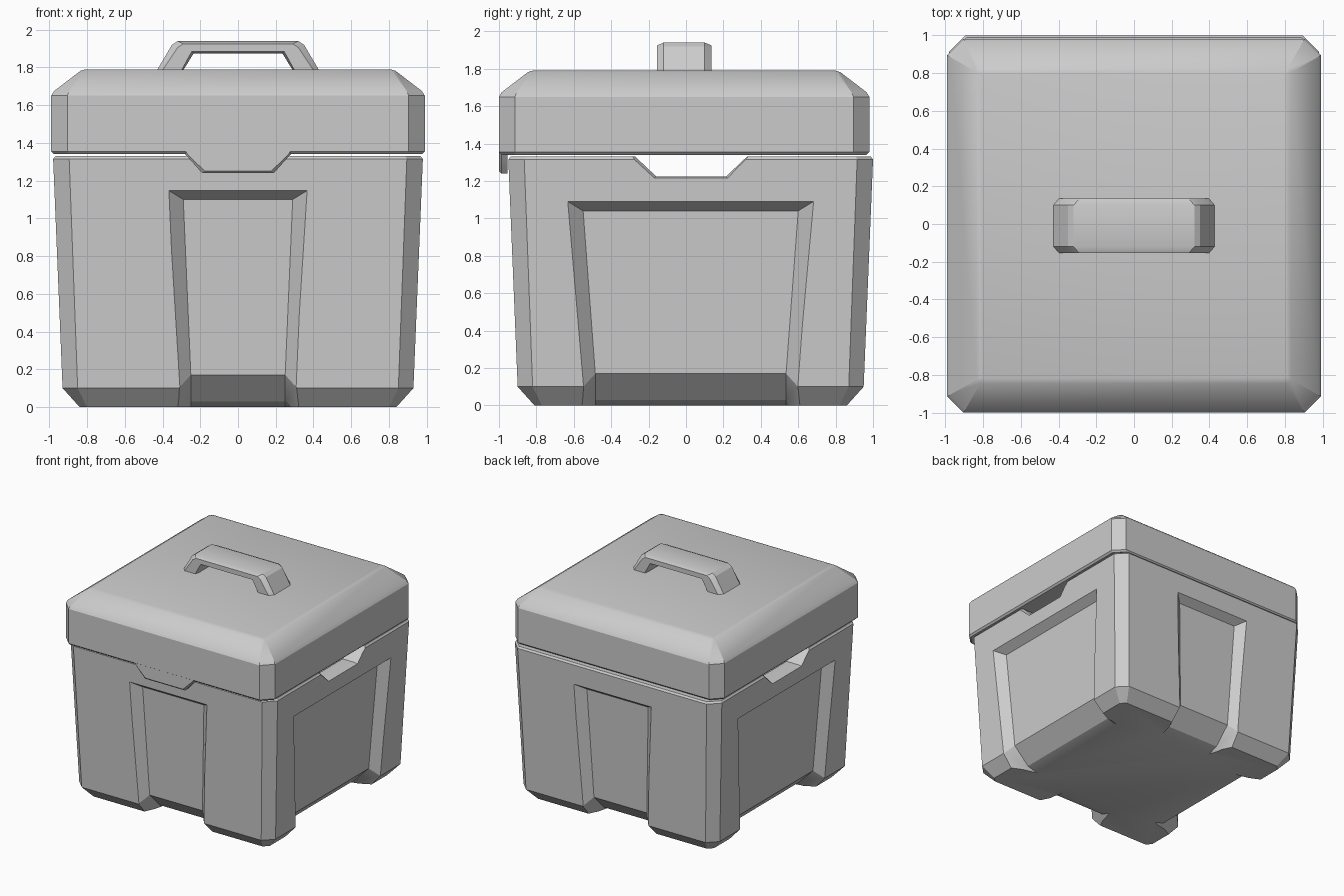
import bpy, bmesh, math
from mathutils import Matrix, Vector

cube = bpy.data.objects.get("Cube")
if cube:
    bpy.data.objects.remove(cube, do_unlink=True)

grey = bpy.data.materials.new("light_grey")
grey.use_nodes = True
grey.diffuse_color = (0.6, 0.6, 0.6, 1)
grey.node_tree.nodes["Principled BSDF"].inputs["Base Color"].default_value = (0.6, 0.6, 0.6, 1)


def loft(name, rings, matrix=None):
    """Closed solid through a list of rings with equal point counts."""
    bm = bmesh.new()
    loops = [[bm.verts.new(p) for p in ring] for ring in rings]
    n = len(loops[0])
    for a, b in zip(loops, loops[1:]):
        for i in range(n):
            j = (i + 1) % n
            bm.faces.new((a[i], a[j], b[j], b[i]))
    bm.faces.new(loops[0])
    bm.faces.new(loops[-1])
    if matrix:
        bm.transform(matrix)
    bmesh.ops.recalc_face_normals(bm, faces=bm.faces)
    mesh = bpy.data.meshes.new(name)
    bm.to_mesh(mesh)
    bm.free()
    mesh.materials.append(grey)
    obj = bpy.data.objects.new(name, mesh)
    bpy.context.collection.objects.link(obj)
    return obj


def octagon(hx, hy, cy, c, z):
    """Rectangle with cut corners at height z."""
    pts = [(hx, hy - c), (hx - c, hy), (c - hx, hy), (-hx, hy - c),
           (-hx, c - hy), (c - hx, -hy), (hx - c, -hy), (hx, c - hy)]
    return [(x, y + cy, z) for x, y in pts]


def activate(obj):
    bpy.ops.object.select_all(action='DESELECT')
    obj.select_set(True)
    bpy.context.view_layer.objects.active = obj


def cut(obj, cutter):
    cutter.hide_render = True
    mod = obj.modifiers.new("cut", 'BOOLEAN')
    mod.operation = 'DIFFERENCE'
    mod.solver = 'EXACT'
    mod.object = cutter
    activate(obj)
    bpy.ops.object.modifier_apply(modifier=mod.name)
    bpy.data.objects.remove(cutter, do_unlink=True)


CY = 0.025  # centre of the body in depth


def wall(z):
    """Half width of the tapered body at height z."""
    return 0.926 + 0.041 * z


# Body: tapered tub with cut corners
body = loft("body", [
    octagon(0.84, 0.835, CY, 0.04, 0),
    octagon(0.93, 0.925, CY, 0.08, 0.1),
    octagon(0.98, 0.975, CY, 0.085, 1.315),
    octagon(0.968, 0.963, CY, 0.08, 1.33)])

# Hollow inside
cut(body, loft("cavity", [
    octagon(0.80, 0.80, CY, 0.06, 0.2),
    octagon(0.85, 0.845, CY, 0.06, 1.5)]))


def recess(angle, top, wide, narrow):
    """Panel recess with sloped walls, running down through the base bevel."""
    def ring(hi, di, zi, ho, do, zo):
        return [(-hi, -di, zi), (hi, -di, zi), (ho, -do, zo), (-ho, -do, zo)]
    w = wall(top)
    rings = [
        ring(wide, w - 0.07, top, wide + 0.114, w + 0.03, top + 0.07),
        ring(narrow, 0.863, 0.17, narrow + 0.1, 0.97, 0.06),
        ring(narrow, 0.723, 0.03, narrow + 0.1, 0.82, -0.07),
        ring(narrow, 0.6, -0.01, narrow + 0.1, 0.6, -0.1)]
    place = Matrix.Translation((0, CY, 0)) @ Matrix.Rotation(math.radians(angle), 4, 'Z')
    return loft("recess", rings, place)


# Narrow panels front and back, wide panels on the sides
for angle in (0, 180):
    cut(body, recess(angle, 1.10, 0.29, 0.25))
for angle in (90, 270):
    cut(body, recess(angle, 1.04, 0.575, 0.51))


# Hand grips: notches through both side walls, flared at the outside
def grip(x, g):
    return [(x, -0.345 - g, 1.4), (x, -0.16 - g, 1.225 - g),
            (x, 0.215 + g, 1.225 - g), (x, 0.40 + g, 1.4)]


cut(body, loft("grip_cutter", [grip(-1.05, 0.035), grip(-0.95, 0),
                               grip(0.95, 0), grip(1.05, 0.035)]))

# Lid: cut-corner slab with a broad bevel on top
LY = -0.01
lid = loft("lid", [octagon(0.99 - d, 0.99 - d, LY, c, z) for d, c, z in (
    (0.015, 0.075, 1.34), (0, 0.085, 1.355), (0, 0.085, 1.65),
    (0.015, 0.08, 1.675), (0.155, 0.02, 1.782), (0.18, 0.01, 1.79))])


# Latch: tapered tab hanging from the lid front
def tab(y, g):
    return [(-0.29 + g, y, 1.36), (-0.28 + g, y, 1.34), (-0.19 + g, y, 1.24 + g),
            (0.19 - g, y, 1.24 + g), (0.28 - g, y, 1.34), (0.29 - g, y, 1.36)]


latch = loft("latch", [tab(-0.999, 0.012), tab(-0.987, 0), tab(-0.955, 0)])


# Handle: raised bridge with bevelled sides
def bridge(y, g):
    half = [(0.43 - g, 1.785), (0.35 - g, 1.92 - g / 2), (0.32 - g, 1.94 - g / 2)]
    inner = [(0.235 + g / 3, 1.875 + g / 3), (0.29 + g / 3, 1.785)]
    pts = half + [(-x, z) for x, z in reversed(half)]
    pts += [(-x, z) for x, z in reversed(inner)] + inner
    return [(x, y - 0.01, z) for x, z in pts]


handle = loft("handle", [bridge(-0.145, 0.03), bridge(-0.11, 0),
                         bridge(0.11, 0), bridge(0.145, 0.03)])

# Smooth shading with sharp edges kept
for obj in (body, lid, latch, handle):
    activate(obj)
    bpy.ops.object.shade_smooth_by_angle(angle=math.radians(25))
